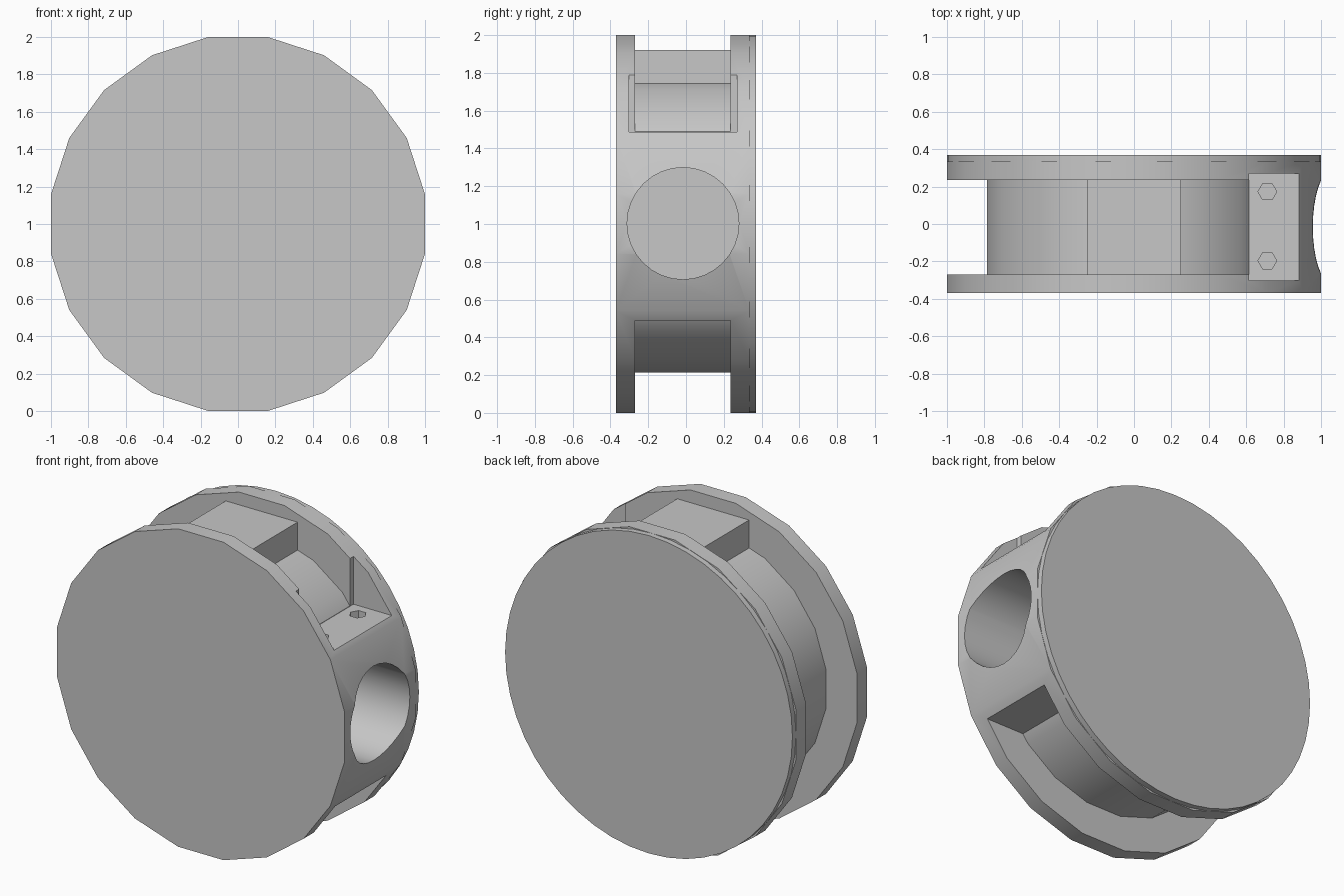
import bpy, bmesh, math
from mathutils import Matrix, Vector

if "Cube" in bpy.data.objects:
    bpy.data.objects.remove(bpy.data.objects["Cube"], do_unlink=True)

GREY = (0.57, 0.57, 0.57, 1)
mat = bpy.data.materials.new("light grey")
mat.use_nodes = True
mat.diffuse_color = GREY
mat.node_tree.nodes["Principled BSDF"].inputs["Base Color"].default_value = GREY

CENTRE = 1.0                       # height of the wheel axis
SIDES = 20
STEP = 360 / SIDES


def rim_point(apothem, degrees):
    r = apothem / math.cos(math.radians(STEP / 2))
    a = math.radians(degrees)
    return r * math.cos(a), r * math.sin(a)


def prism(name, outline, y0, y1):
    """Extrude an x-z outline, given about the axis, from y0 to y1."""
    bm = bmesh.new()
    face = bm.faces.new([bm.verts.new((x, y0, z + CENTRE)) for x, z in outline])
    ext = bmesh.ops.extrude_face_region(bm, geom=[face])
    moved = [v for v in ext["geom"] if isinstance(v, bmesh.types.BMVert)]
    bmesh.ops.translate(bm, verts=moved, vec=(0, y1 - y0, 0))
    return finish(name, bm)


def cylinder(name, radius, depth, sides, centre, rotation):
    bm = bmesh.new()
    bmesh.ops.create_cone(bm, cap_ends=True, segments=sides, radius1=radius,
                          radius2=radius, depth=depth,
                          matrix=Matrix.Translation(Vector(centre)) @ rotation)
    return finish(name, bm)


def finish(name, bm):
    bmesh.ops.recalc_face_normals(bm, faces=bm.faces[:])
    mesh = bpy.data.meshes.new(name)
    bm.to_mesh(mesh)
    bm.free()
    mesh.materials.append(mat)
    obj = bpy.data.objects.new(name, mesh)
    bpy.context.collection.objects.link(obj)
    return obj


def activate(obj):
    bpy.ops.object.select_all(action='DESELECT')
    obj.select_set(True)
    bpy.context.view_layer.objects.active = obj


def cut(target, cutter):
    cutter.hide_render = True
    mod = target.modifiers.new("cut", 'BOOLEAN')
    mod.operation = 'DIFFERENCE'
    mod.solver = 'EXACT'
    mod.object = cutter
    activate(target)
    bpy.ops.object.modifier_apply(modifier=mod.name)
    bpy.data.objects.remove(cutter, do_unlink=True)


# Faceted wheel body
body = prism("wheel_body", [rim_point(1, STEP * (i + 0.5)) for i in range(SIDES)],
             -0.37, 0.335)

# Channel around the hub, leaving the top block and the side socket standing
FAR = 1.3
channel = [(FAR, 0.49), (0.614, 0.49)]
channel += [rim_point(0.785, a) for a in (45, 63)]
channel += [(0.25, 0.744), (0.25, 0.92), (-0.25, 0.92), (-0.25, 0.744)]
channel += [rim_point(0.785, a) for a in range(117, 316, 18)]
channel += [(0.6, -0.51), (FAR, -0.51), (FAR, -FAR), (-FAR, -FAR),
            (-FAR, FAR), (FAR, FAR)]
cut(body, prism("channel_cutter", channel, -0.27, 0.235))

# Wider pocket above the socket
pocket = [(0.615, 0.488), (FAR, 0.488), (FAR, FAR), (0.615, FAR)]
cut(body, prism("pocket_cutter", pocket, -0.303, 0.27))

# Round bore of the side socket
sideways = Matrix.Rotation(math.pi / 2, 4, 'Y')
cut(body, cylinder("bore_cutter", 0.296, 1.1, 32, (0.7, -0.016, 1.003), sideways))

# Hexagonal bolt recesses
for y in (0.173, -0.196):
    cut(body, cylinder("bolt_cutter", 0.05, 0.3, 6, (0.713, y, 1.52),
                       Matrix.Rotation(math.pi / 2, 4, 'Z')))

# Round back cover
cover = cylinder("back_cover", 1.0, 0.035, 48, (0, 0.3525, CENTRE),
                 Matrix.Rotation(math.pi / 2, 4, 'X'))

for obj in (body, cover):
    activate(obj)
    bpy.ops.object.shade_smooth_by_angle(angle=math.radians(30))
